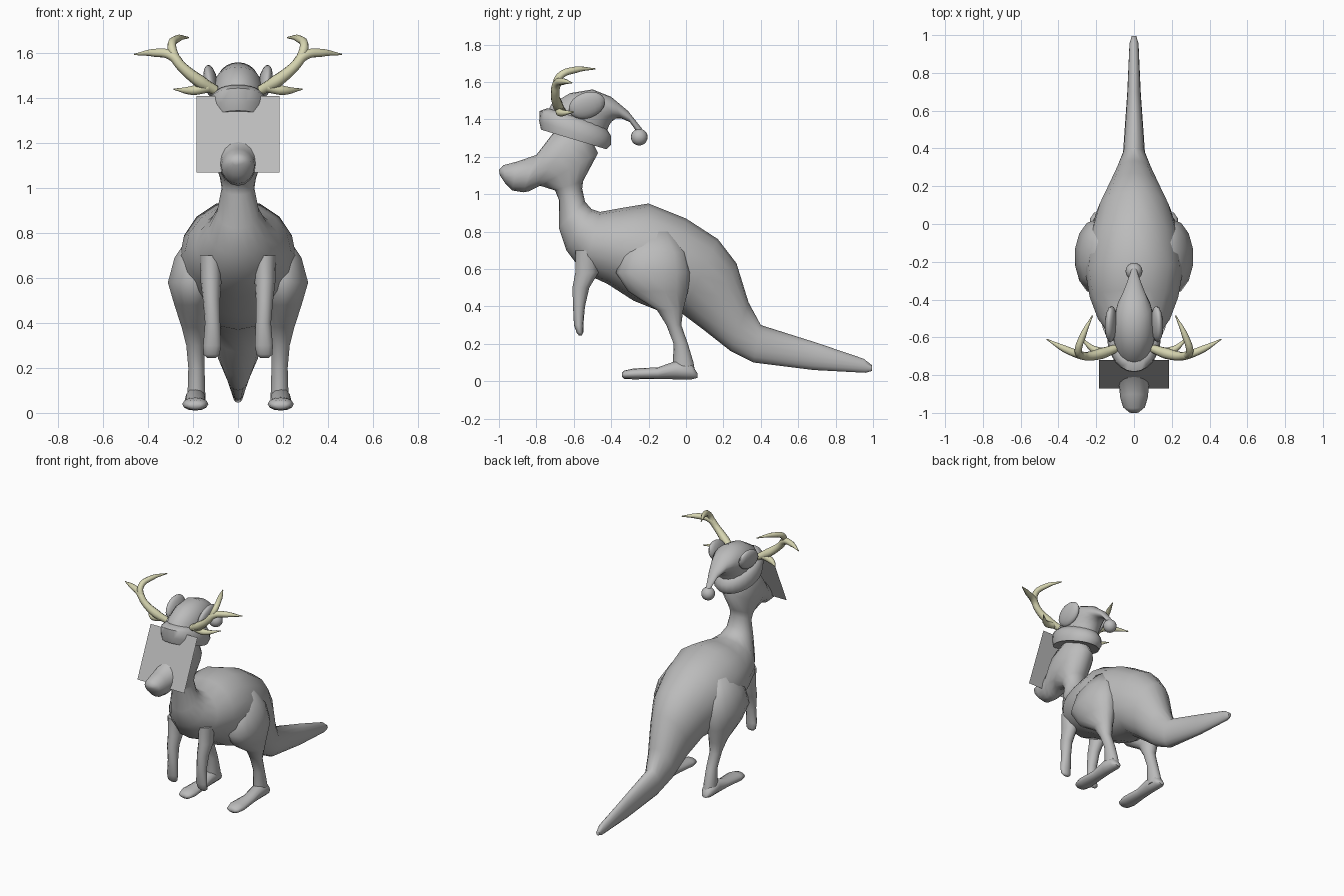
import bpy, bmesh, math
from mathutils import Matrix

if "Cube" in bpy.data.objects:
    bpy.data.objects.remove(bpy.data.objects["Cube"])


def material(name, rgb):
    m = bpy.data.materials.new(name)
    m.diffuse_color = (*rgb, 1)
    m.use_nodes = True
    m.node_tree.nodes["Principled BSDF"].inputs["Base Color"].default_value = m.diffuse_color
    return m


GREY = material("soft grey", (0.5, 0.5, 0.5))
BONE = material("pale bone", (0.68, 0.67, 0.44))


def finish(bm, name, mat, angle=60):
    bmesh.ops.recalc_face_normals(bm, faces=bm.faces)
    me = bpy.data.meshes.new(name)
    bm.to_mesh(me)
    bm.free()
    me.materials.append(mat)
    ob = bpy.data.objects.new(name, me)
    bpy.context.collection.objects.link(ob)
    bpy.ops.object.select_all(action='DESELECT')
    ob.select_set(True)
    bpy.context.view_layer.objects.active = ob
    bpy.ops.object.shade_smooth_by_angle(angle=math.radians(angle))
    return ob


def loft(name, sections, mat=GREY, xc=0.0, n=16):
    """Elliptical rings; each section is (y1, z1, y2, z2, half_width[, x])."""
    bm = bmesh.new()
    rings = []
    for y1, z1, y2, z2, w, *x in sections:
        cx = x[0] if x else xc
        ring = []
        for i in range(n):
            a = 2 * math.pi * i / n
            t = math.cos(a) / 2
            ring.append(bm.verts.new((cx + w * math.sin(a),
                                      (y1 + y2) / 2 + t * (y1 - y2),
                                      (z1 + z2) / 2 + t * (z1 - z2))))
        rings.append(ring)
    for a, b in zip(rings, rings[1:]):
        for i in range(n):
            j = (i + 1) % n
            bm.faces.new((a[i], a[j], b[j], b[i]))
    bm.faces.new(rings[0])
    bm.faces.new(rings[-1])
    return finish(bm, name, mat)


def tube(name, points, mat):
    """Smooth tapered tube through (x, y, z, radius) points."""
    cu = bpy.data.curves.new(name, 'CURVE')
    cu.dimensions = '3D'
    cu.bevel_depth = 1.0
    cu.bevel_resolution = 2
    cu.resolution_u = 5
    cu.use_fill_caps = True
    sp = cu.splines.new('BEZIER')
    sp.bezier_points.add(len(points) - 1)
    for bp, (x, y, z, r) in zip(sp.bezier_points, points):
        bp.co = (x, y, z)
        bp.radius = r
        bp.handle_left_type = bp.handle_right_type = 'AUTO'
    ob = bpy.data.objects.new(name, cu)
    bpy.context.collection.objects.link(ob)
    bpy.ops.object.select_all(action='DESELECT')
    ob.select_set(True)
    bpy.context.view_layer.objects.active = ob
    bpy.ops.object.convert(target='MESH')
    ob = bpy.context.view_layer.objects.active
    ob.data.materials.clear()
    ob.data.materials.append(mat)
    bpy.ops.object.shade_smooth_by_angle(angle=math.radians(60))


# Tail, torso, neck, head and muzzle in one sweep
loft("body", [
    (.995, .085, .995, .055, .012), (.95, .12, .96, .045, .024),
    (.70, .205, .68, .06, .036), (.40, .30, .36, .10, .058),
    (.335, .42, .24, .16, .095), (.27, .63, .10, .27, .14),
    (.17, .76, -.02, .36, .195), (0, .87, -.13, .37, .24),
    (-.20, .95, -.28, .43, .26), (-.35, .925, -.42, .52, .235),
    (-.46, .905, -.55, .58, .19), (-.505, .92, -.64, .70, .135),
    (-.54, .96, -.68, .82, .095), (-.555, 1.03, -.68, .97, .073),
    (-.55, 1.07, -.70, 1.02, .08), (-.47, 1.22, -.78, 1.045, .108),
    (-.55, 1.38, -.82, 1.025, .112), (-.70, 1.34, -.84, 1.015, .10),
    (-.80, 1.21, -.87, 1.01, .08), (-.90, 1.175, -.93, 1.02, .074),
    (-.975, 1.155, -.965, 1.055, .058), (-1.0, 1.13, -.995, 1.10, .025)])

# Hat: soft rolled brim, drooping cap and bobble
loft("hat_brim", [
    (-.74, 1.34, -.45, 1.255, .115), (-.775, 1.345, -.425, 1.24, .135),
    (-.785, 1.39, -.40, 1.265, .143), (-.782, 1.445, -.40, 1.31, .137),
    (-.74, 1.46, -.43, 1.36, .112)], n=24)
loft("hat_cap", [
    (-.75, 1.42, -.43, 1.32, .112), (-.72, 1.48, -.41, 1.37, .112),
    (-.62, 1.54, -.395, 1.39, .105), (-.50, 1.56, -.375, 1.405, .09),
    (-.40, 1.52, -.345, 1.405, .062), (-.31, 1.445, -.30, 1.385, .036),
    (-.235, 1.35, -.265, 1.335, .016)], n=20)
bm = bmesh.new()
bmesh.ops.create_uvsphere(bm, u_segments=16, v_segments=10, radius=.045,
                          matrix=Matrix.Translation((0, -.25, 1.305)))
finish(bm, "hat_bobble", GREY)

# Flat sloping plate across the face
bm = bmesh.new()
bm.faces.new([bm.verts.new(p) for p in (
    (-.185, -.87, 1.07), (.185, -.87, 1.07),
    (.185, -.72, 1.41), (-.185, -.72, 1.41))])
me = bpy.data.meshes.new("face_plate")
bm.to_mesh(me)
bm.free()
me.materials.append(GREY)
bpy.context.collection.objects.link(bpy.data.objects.new("face_plate", me))

for side, s in (("left", 1), ("right", -1)):
    # Hind leg: thigh, shin and ankle
    leg = [(.80, .17, .04, -.16, .08), (.69, .19, .095, -.17, .17),
           (.58, .20, .115, -.175, .20), (.48, .20, .085, -.15, .16),
           (.38, .195, .057, -.085, .07), (.30, .19, .041, -.065, .04),
           (.20, .185, .037, -.028, .038), (.10, .185, .040, -.015, .055),
           (.04, .185, .042, -.005, .055)]
    loft(side + "_hind_leg", [(y - d, z, y + d, z, w, s * x)
                              for z, x, w, y, d in leg], n=14)
    # Long hind foot
    foot = [(.062, .03, .012, .02), (.03, .05, .04, .042),
            (-.05, .06, .05, .046), (-.15, .043, .031, .045),
            (-.28, .039, .029, .058), (-.33, .035, .022, .045),
            (-.343, .033, .01, .025)]
    loft(side + "_hind_foot", [(y, z + h, y, z - h, w)
                               for y, z, h, w in foot], xc=s * .19, n=12)
    # Front arm and paw
    arm = [(.70, .12, .05, -.53, .06), (.58, .12, .046, -.53, .062),
           (.50, .118, .038, -.562, .045), (.40, .113, .034, -.572, .032),
           (.30, .115, .040, -.574, .025), (.26, .118, .036, -.567, .018),
           (.245, .118, .02, -.565, .008)]
    loft(side + "_arm", [(y - d, z, y + d, z, w, s * x)
                         for z, x, w, y, d in arm], n=12)
    # Rounded flat ear
    bm = bmesh.new()
    bmesh.ops.create_uvsphere(
        bm, u_segments=16, v_segments=10, radius=1,
        matrix=Matrix.Translation((s * .122, -.53, 1.475))
        @ Matrix.Rotation(math.radians(20), 4, 'X')
        @ Matrix.Rotation(math.radians(s * 12), 4, 'Y')
        @ Matrix.Diagonal((.03, .10, .07, 1)))
    finish(bm, side + "_ear", GREY)
    # Antler beam and its tines
    parts = {
        "beam": [(.10, -.66, 1.435, .022), (.17, -.685, 1.475, .029),
                 (.25, -.70, 1.54, .023), (.295, -.69, 1.59, .023),
                 (.37, -.66, 1.602, .019), (.462, -.61, 1.595, .003)],
        "back_tine": [(.27, -.70, 1.56, .02), (.295, -.675, 1.63, .02),
                      (.27, -.59, 1.665, .017), (.22, -.485, 1.67, .003)],
        "lower_tine": [(.13, -.675, 1.45, .024), (.20, -.67, 1.435, .021),
                       (.285, -.60, 1.44, .003)]}
    for part, pts in parts.items():
        tube(f"{side}_antler_{part}", [(s * x, y, z, r)
                                       for x, y, z, r in pts], BONE)
